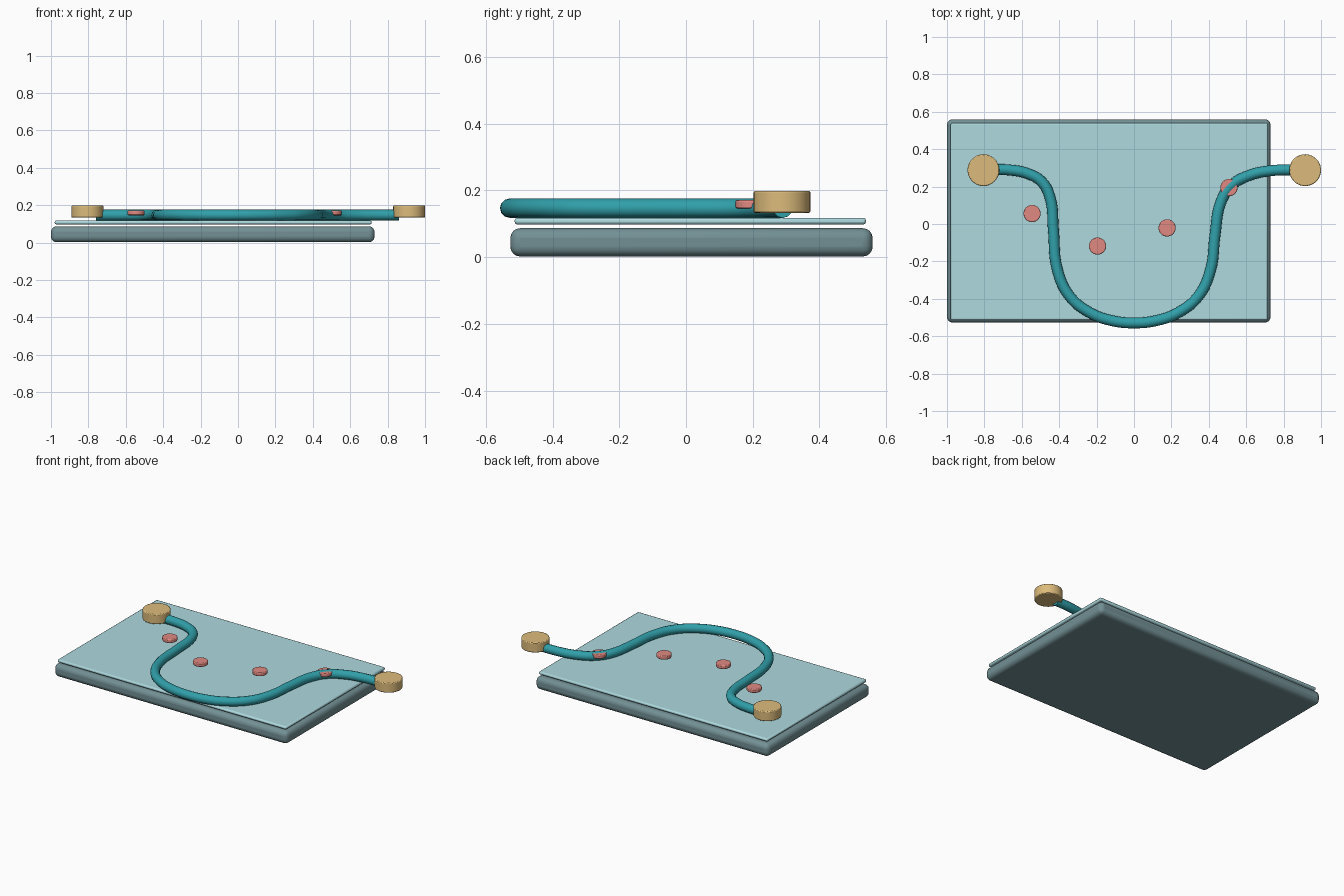
import bpy
from math import radians

if "Cube" in bpy.data.objects:
    bpy.data.objects.remove(bpy.data.objects["Cube"])


def material(name, rgb):
    m = bpy.data.materials.new(name)
    m.diffuse_color = (*rgb, 1)
    m.use_nodes = True
    m.node_tree.nodes["Principled BSDF"].inputs["Base Color"].default_value = m.diffuse_color
    return m


def finish(obj, name, mat, bevel, segments):
    obj.name = name
    obj.data.materials.append(mat)
    b = obj.modifiers.new("bevel", "BEVEL")
    b.width, b.segments = bevel, segments
    b.limit_method = "ANGLE"
    b.angle_limit = radians(40)
    bpy.ops.object.shade_smooth_by_angle(angle=radians(35))


def slab(name, lo, hi, mat, bevel, segments):
    center = [(a + b) / 2 for a, b in zip(lo, hi)]
    bpy.ops.mesh.primitive_cube_add(size=1, location=center)
    obj = bpy.context.object
    obj.scale = [b - a for a, b in zip(lo, hi)]
    bpy.ops.object.transform_apply(location=False, rotation=False, scale=True)
    finish(obj, name, mat, bevel, segments)


def disc(name, x, y, z0, z1, r, mat, bevel):
    bpy.ops.mesh.primitive_cylinder_add(vertices=40, radius=r, depth=z1 - z0,
                                        location=(x, y, (z0 + z1) / 2))
    finish(bpy.context.object, name, mat, bevel, 2)


slate = material("slate", (0.17, 0.28, 0.30))
glass = material("pale_teal", (0.42, 0.70, 0.74))
teal = material("teal", (0.03, 0.35, 0.40))
brass = material("brass", (0.72, 0.50, 0.20))
coral = material("coral", (0.75, 0.25, 0.22))

# Base board and the thin panel floating just above it
slab("base_board", (-1.0, -0.527, 0.002), (0.73, 0.56, 0.087), slate, 0.03, 4)
slab("top_panel", (-0.98, -0.514, 0.098), (0.715, 0.54, 0.118), glass, 0.008, 2)

# Curved tube
path = [(-0.76, 0.29), (-0.67, 0.289), (-0.565, 0.268), (-0.49, 0.222),
        (-0.447, 0.135), (-0.431, -0.03), (-0.41, -0.243), (-0.345, -0.385),
        (-0.238, -0.473), (-0.126, -0.515), (0, -0.529), (0.126, -0.515),
        (0.238, -0.473), (0.345, -0.385), (0.41, -0.243), (0.433, -0.06),
        (0.464, 0.115), (0.521, 0.206), (0.617, 0.26), (0.725, 0.284), (0.86, 0.29)]
curve = bpy.data.curves.new("curved_tube", "CURVE")
curve.dimensions = "3D"
curve.bevel_depth = 0.029
curve.bevel_resolution = 4
curve.resolution_u = 6
curve.use_fill_caps = True
spline = curve.splines.new("BEZIER")
spline.bezier_points.add(len(path) - 1)
for p, (x, y) in zip(spline.bezier_points, path):
    p.co = (x, y, 0.147)
    p.handle_left_type = p.handle_right_type = "AUTO"
curve.materials.append(teal)
tube = bpy.data.objects.new("curved_tube", curve)
bpy.context.collection.objects.link(tube)

# End knobs
for side, x in (("left", -0.805), ("right", 0.915)):
    disc(side + "_end_knob", x, 0.288, 0.133, 0.199, 0.085, brass, 0.005)

# Marker buttons
markers = [(-0.545, 0.056), (-0.195, -0.118), (0.177, -0.021), (0.508, 0.195)]
for i, (x, y) in enumerate(markers):
    disc(f"marker_{i + 1}", x, y, 0.146, 0.171, 0.046, coral, 0.005)
